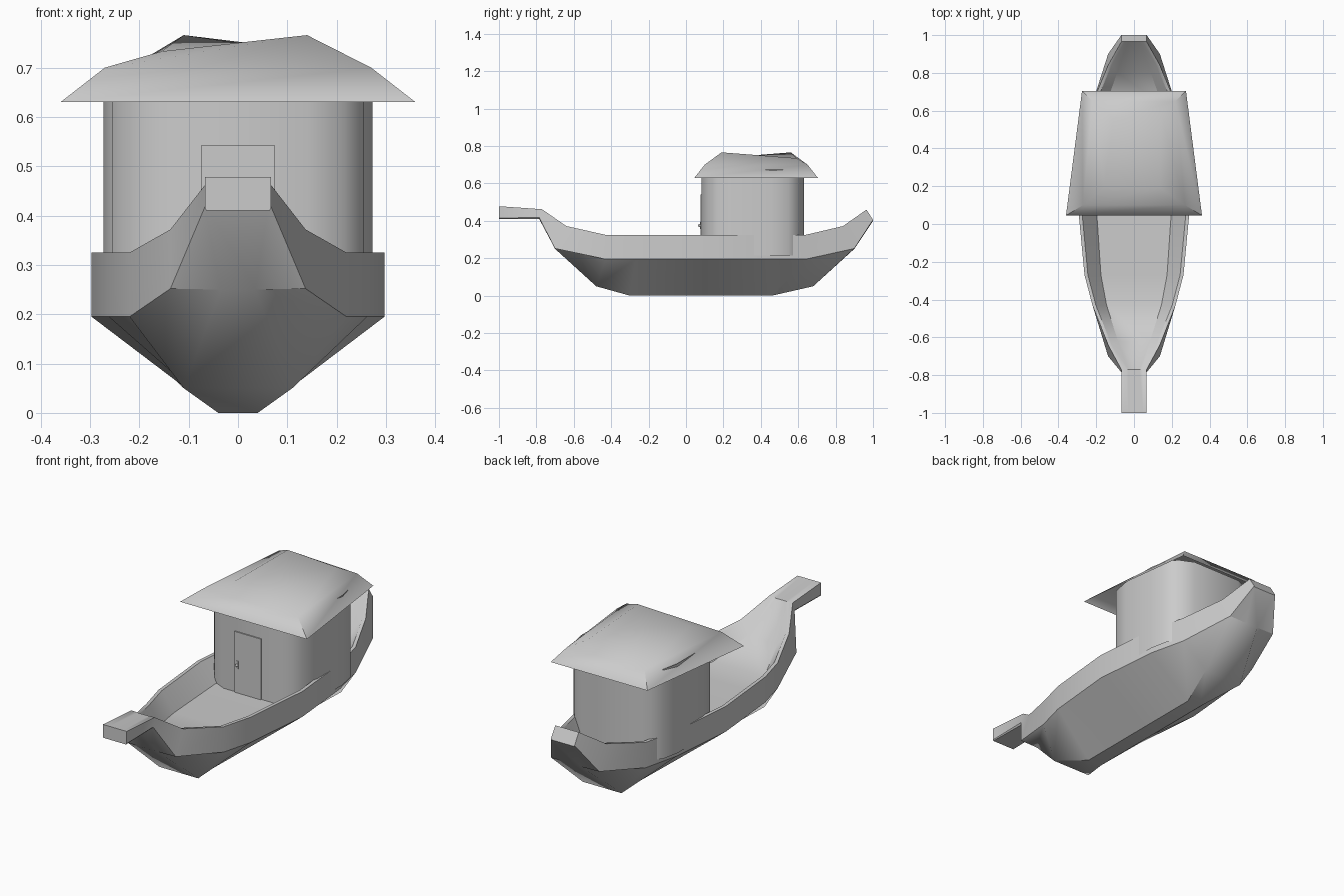
import bpy, bmesh, math

if "Cube" in bpy.data.objects:
    bpy.data.objects.remove(bpy.data.objects["Cube"])


def finish(name, bm, angle=30):
    bmesh.ops.recalc_face_normals(bm, faces=bm.faces[:])
    me = bpy.data.meshes.new(name)
    bm.to_mesh(me)
    bm.free()
    ob = bpy.data.objects.new(name, me)
    bpy.context.collection.objects.link(ob)
    bpy.ops.object.select_all(action='DESELECT')
    ob.select_set(True)
    bpy.context.view_layer.objects.active = ob
    bpy.ops.object.shade_smooth_by_angle(angle=math.radians(angle))
    return ob


def loft(bm, rings):
    """Bridge successive closed rings of points with quads."""
    loops = [[bm.verts.new(p) for p in r] for r in rings]
    for a, b in zip(loops, loops[1:]):
        for i in range(len(a)):
            j = (i + 1) % len(a)
            bm.faces.new((a[i], a[j], b[j], b[i]))
    return loops


def box(name, x, y, z):
    bm = bmesh.new()
    bmesh.ops.create_cube(bm, size=1)
    for v in bm.verts:
        for i, (lo, hi) in enumerate((x, y, z)):
            v.co[i] = lo if v.co[i] < 0 else hi
    return finish(name, bm)


# Hull stations: keel (x,y,z), chine (x,y,z), rim (y,z), floor edge (x,y,z)
stations = [
    ((.064, -1.0, .41), (.067, -1.0, .415), (-1.0, .478), (.03, -1.0, .478)),
    ((.06, -.785, .41), (.067, -.785, .418), (-.77, .462), (.03, -.77, .46)),
    ((.035, -.70, .25), (.137, -.70, .252), (-.64, .372), (.085, -.62, .31)),
    ((.11, -.48, .05), (.22, -.43, .195), (-.43, .325), (.145, -.43, .235)),
    ((.04, -.30, 0), (.262, -.27, .195), (-.27, .325), (.175, -.27, .23)),
    ((.04, .10, 0), (.297, .10, .195), (.10, .325), (.20, .10, .23)),
    ((.04, .46, 0), (.265, .45, .195), (.45, .325), (.175, .45, .23)),
    ((.11, .68, .05), (.22, .64, .195), (.64, .325), (.145, .64, .235)),
    ((.035, .90, .25), (.137, .90, .252), (.84, .372), (.09, .80, .31)),
    ((.064, 1.0, .40), (.067, 1.0, .405), (.965, .46), (.03, .965, .46)),
]
rings = []
for keel, chine, rim, floor in stations:
    half = [keel, chine, (chine[0], *rim), (chine[0] - .018, *rim), floor]
    rings.append(half + [(-x, y, z) for x, y, z in reversed(half)])
bm = bmesh.new()
loops = loft(bm, rings)
bm.faces.new(loops[0])
bm.faces.new(loops[-1])
finish("hull", bm, 35)

# Cabin walls with rounded corners
quarter = [(.14, .274), (.215, .24), (.255, .19), (.273, .10)]
plan = quarter + [(x, -y) for x, y in reversed(quarter)]
plan += [(-x, -y) for x, y in quarter] + [(-x, y) for x, y in reversed(quarter)]
bm = bmesh.new()
loft(bm, [[(x, y + .358, z) for x, y in plan] for z in (.215, .675)])
finish("cabin_walls", bm, 40)

# Tapered hip roof, open underneath, with two opposite raised corners
bm = bmesh.new()
loops = loft(bm, [
    [(-.36, .045, .63), (.36, .045, .63), (.275, .705, .63), (-.275, .705, .63)],
    [(-.27, .10, .70), (.27, .10, .70), (.22, .65, .70), (-.22, .65, .70)],
    [(-.155, .19, .733), (.14, .19, .766), (.145, .59, .735), (-.11, .56, .766)],
])
c = bm.verts.new((0, .36, .75))
for i in range(4):
    bm.faces.new((loops[2][i], loops[2][(i + 1) % 4], c))
finish("roof", bm, 50)

# Door with handle plate and knob
box("door", (-.075, .075), (.078, .09), (.225, .542))
box("handle_plate", (-.062, -.052), (.075, .08), (.355, .395))
bm = bmesh.new()
bmesh.ops.create_uvsphere(bm, u_segments=12, v_segments=8, radius=.007)
bmesh.ops.translate(bm, verts=bm.verts[:], vec=(-.057, .07, .375))
finish("door_knob", bm)
